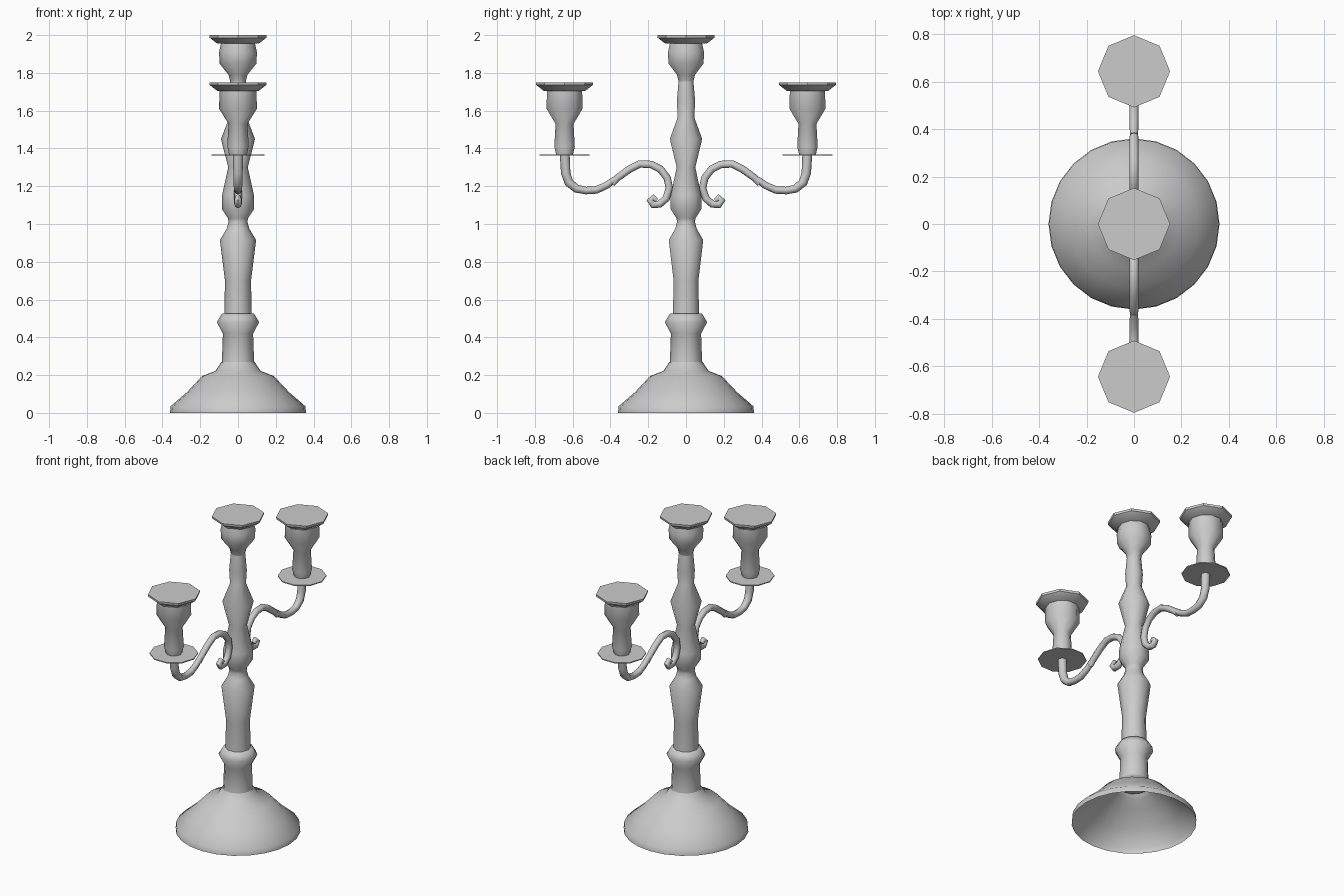
import bpy
import bmesh
from math import cos, sin, pi, radians
from mathutils import Vector

cube = bpy.data.objects.get("Cube")
if cube:
    bpy.data.objects.remove(cube, do_unlink=True)

metal = bpy.data.materials.new("pewter grey")
metal.use_nodes = True
GREY = (0.6, 0.6, 0.6, 1)
metal.diffuse_color = GREY
metal.node_tree.nodes["Principled BSDF"].inputs["Base Color"].default_value = GREY


def finish(bm, name, angle=60):
    bmesh.ops.recalc_face_normals(bm, faces=bm.faces)
    mesh = bpy.data.meshes.new(name)
    bm.to_mesh(mesh)
    bm.free()
    mesh.materials.append(metal)
    obj = bpy.data.objects.new(name, mesh)
    bpy.context.collection.objects.link(obj)
    bpy.ops.object.select_all(action='DESELECT')
    obj.select_set(True)
    bpy.context.view_layer.objects.active = obj
    bpy.ops.object.shade_smooth_by_angle(angle=radians(angle))
    return obj


def skin(bm, rings):
    """Bridge neighbouring rings of vertices with quads."""
    for a, b in zip(rings, rings[1:]):
        n = len(a)
        for i in range(n):
            j = (i + 1) % n
            bm.faces.new((a[i], a[j], b[j], b[i]))


def lathe(name, profile, sides, y=0, cap_bottom=True, cap_top=True, angle=60):
    """Turn a (radius, height) profile around a vertical axis."""
    bm = bmesh.new()
    rings = [[bm.verts.new((r * cos(2 * pi * i / sides), y + r * sin(2 * pi * i / sides), z))
              for i in range(sides)] for r, z in profile]
    skin(bm, rings)
    if cap_bottom:
        bm.faces.new(rings[0])
    if cap_top:
        bm.faces.new(rings[-1])
    return finish(bm, name, angle)


def tube(name, side, path, sides=8):
    """Sweep a round section along (y, z, radius) points in the x = 0 plane."""
    bm = bmesh.new()
    pts = [Vector((0, side * y, z)) for y, z, r in path]
    rings = []
    for k, p in enumerate(pts):
        along = (pts[min(k + 1, len(pts) - 1)] - pts[max(k - 1, 0)]).normalized()
        across = Vector((1, 0, 0))
        up = along.cross(across)
        r = path[k][2]
        rings.append([bm.verts.new(p + r * (cos(2 * pi * i / sides) * across
                                           + sin(2 * pi * i / sides) * up))
                      for i in range(sides)])
    skin(bm, rings)
    bm.faces.new(rings[0])
    bm.faces.new(rings[-1])
    return finish(bm, name)


def drip_plate(name, top, y=0):
    lathe(name, [(0.11, top - 0.045), (0.15, top - 0.014), (0.152, top)], 8, y, angle=40)


# Hollow flared foot
lathe("foot", [(0.36, 0), (0.357, 0.035), (0.27, 0.11), (0.19, 0.195), (0.12, 0.222),
               (0.088, 0.27)], 24, cap_bottom=False, cap_top=False)

# Turned stem in stacked sections
lathe("lower_collar", [(0.088, 0.24), (0.085, 0.28), (0.08, 0.42), (0.112, 0.48),
                       (0.085, 0.525)], 12)
lathe("shaft", [(0.073, 0.5), (0.069, 0.7), (0.096, 0.915), (0.06, 0.975), (0.05, 1.01),
                (0.053, 1.03), (0.086, 1.08), (0.085, 1.15), (0.052, 1.3), (0.09, 1.45),
                (0.046, 1.565), (0.051, 1.65), (0.04, 1.77)], 10)

# Centre candle cup
lathe("centre_cup", [(0.04, 1.75), (0.05, 1.79), (0.098, 1.85), (0.1, 1.91),
                     (0.088, 1.965)], 10)
drip_plate("centre_drip_plate", 2.0)

# Branches: S-shaped outer arm, inner scroll, pan, cup and drip plate
ARM = [(0.642, 1.37, 0.026), (0.637, 1.27, 0.025), (0.62, 1.22, 0.024), (0.58, 1.187, 0.022),
       (0.53, 1.177, 0.02), (0.475, 1.18, 0.02), (0.42, 1.205, 0.019), (0.375, 1.238, 0.017)]
SCROLL = [(0.39, 1.21, 0.014), (0.365, 1.243, 0.019), (0.3, 1.29, 0.02), (0.245, 1.318, 0.02),
          (0.185, 1.315, 0.02), (0.135, 1.29, 0.02), (0.1, 1.245, 0.02), (0.088, 1.19, 0.02),
          (0.105, 1.135, 0.02), (0.14, 1.105, 0.02), (0.175, 1.103, 0.02),
          (0.19, 1.125, 0.019), (0.173, 1.14, 0.017), (0.155, 1.125, 0.012)]
CUP = [(0.046, 1.365), (0.057, 1.41), (0.05, 1.53), (0.1, 1.61), (0.098, 1.715)]
for side, label in ((-1, "front"), (1, "back")):
    y = side * 0.643
    tube(label + "_arm", side, ARM)
    tube(label + "_scroll", side, SCROLL)
    lathe(label + "_pan", [(0.14, 1.362), (0.14, 1.368)], 10, y, angle=30)
    lathe(label + "_cup", CUP, 10, y)
    drip_plate(label + "_drip_plate", 1.75, y)
